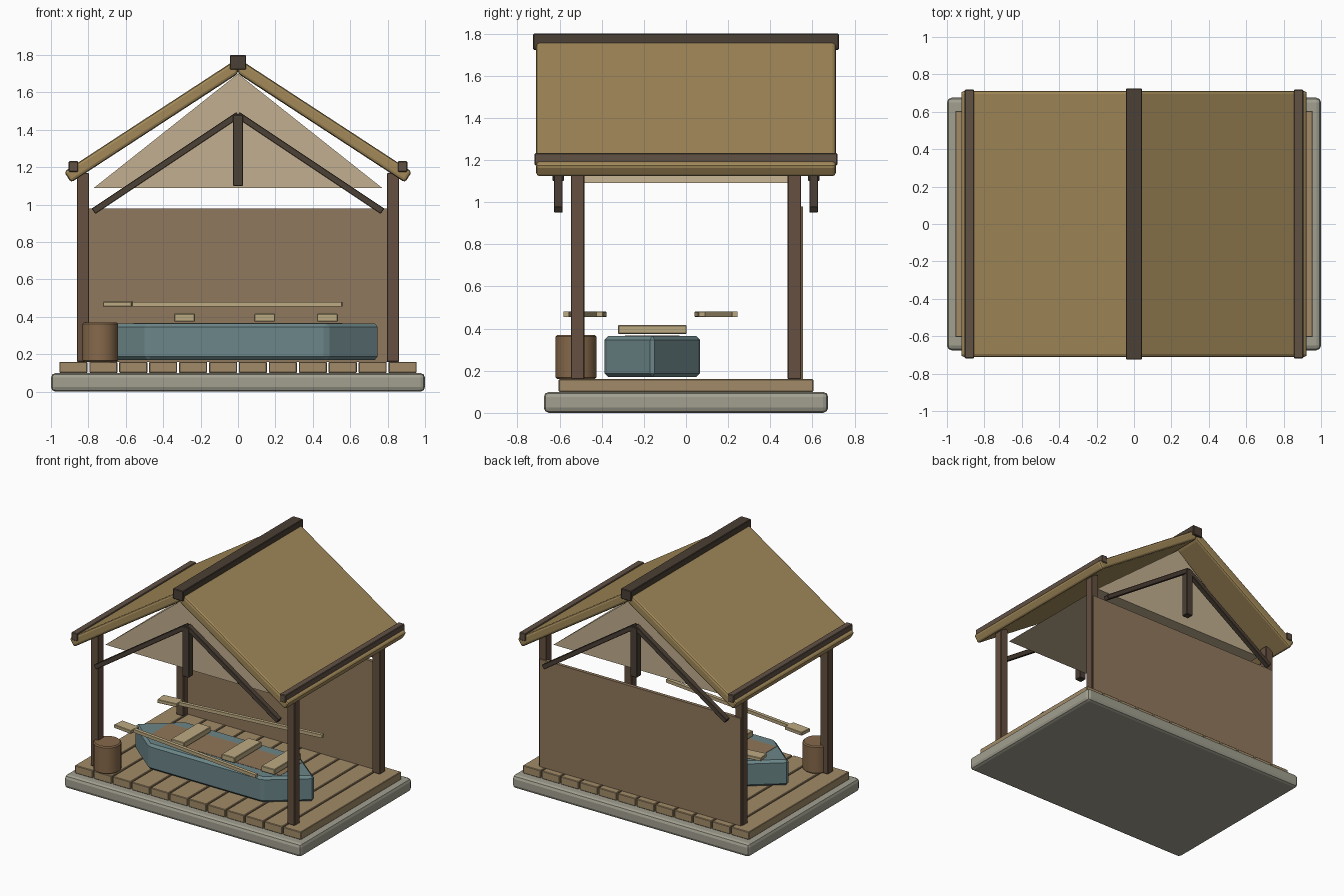
import bpy, bmesh, math
from mathutils import Vector

if "Cube" in bpy.data.objects:
    bpy.data.objects.remove(bpy.data.objects["Cube"])


def mat(name, r, g, b):
    m = bpy.data.materials.new(name)
    m.diffuse_color = (r, g, b, 1)
    m.use_nodes = True
    m.node_tree.nodes["Principled BSDF"].inputs["Base Color"].default_value = m.diffuse_color
    return m


STONE = mat("stone", 0.36, 0.35, 0.28)
PLANK = mat("plank", 0.36, 0.26, 0.14)
POST = mat("post_wood", 0.13, 0.08, 0.05)
DARK = mat("dark_wood", 0.07, 0.05, 0.035)
TRIM = mat("trim_wood", 0.12, 0.085, 0.06)
THATCH = mat("thatch", 0.36, 0.25, 0.10)
GABLE = mat("gable", 0.54, 0.43, 0.28)
WALL = mat("wall_wood", 0.28, 0.19, 0.11)
TEAL = mat("teal_paint", 0.15, 0.24, 0.25)
INNER = mat("boat_inside", 0.28, 0.18, 0.10)
PALE = mat("pale_wood", 0.50, 0.40, 0.22)
CASK = mat("cask", 0.24, 0.14, 0.07)


def finish(name, bm, material, bevel=0.0, segments=1):
    bmesh.ops.recalc_face_normals(bm, faces=bm.faces)
    me = bpy.data.meshes.new(name)
    bm.to_mesh(me)
    bm.free()
    ob = bpy.data.objects.new(name, me)
    bpy.context.collection.objects.link(ob)
    me.materials.append(material)
    if bevel:
        mod = ob.modifiers.new("bevel", 'BEVEL')
        mod.width = bevel
        mod.segments = segments
    return ob


def box(name, center, size, material, bevel=0.0, segments=1, rot=(0, 0, 0)):
    bm = bmesh.new()
    bmesh.ops.create_cube(bm, size=1)
    bmesh.ops.scale(bm, vec=size, verts=bm.verts)
    ob = finish(name, bm, material, bevel, segments)
    ob.location = center
    ob.rotation_euler = rot
    return ob


def prism(name, points, offset, material, bevel=0.0, segments=1):
    """Extrude a flat outline of 3D points along an offset."""
    bm = bmesh.new()
    face = bm.faces.new([bm.verts.new(p) for p in points])
    ext = bmesh.ops.extrude_face_region(bm, geom=[face])
    moved = [v for v in ext["geom"] if isinstance(v, bmesh.types.BMVert)]
    bmesh.ops.translate(bm, vec=Vector(offset), verts=moved)
    return finish(name, bm, material, bevel, segments)


# Base slab and deck planks
box("base_slab", (0, 0, 0.05), (2, 1.35, 0.1), STONE, 0.025, 2)
for i in range(12):
    box(f"deck_plank_{i + 1}", (-0.88 + i * 0.16, 0, 0.13), (0.15, 1.21, 0.06), PLANK, 0.004)

# Corner posts
for sx in (-1, 1):
    for sy in (-1, 1):
        box("corner_post", (sx * 0.829, sy * 0.514, 0.665), (0.065, 0.065, 1.01), POST, 0.004)

# Back wall
box("back_wall", (0, 0.542, 0.57), (1.70, 0.026, 0.82), WALL)

# Gable block under the roof
prism("gable_block", [(-0.77, -0.5, 1.09), (0.77, -0.5, 1.09), (0, -0.5, 1.70)], (0, 1.0, 0), GABLE)

# Roof slopes, eave trims and ridge beam
for s in (-1, 1):
    prism("roof_slope",
          [(0, -0.712, 1.70), (s * 0.893, -0.712, 1.118),
           (s * 0.93, -0.712, 1.176), (0, -0.712, 1.783)],
          (0, 1.424, 0), THATCH, 0.016, 2)
    box("eave_trim", (s * 0.88, 0, 1.204), (0.05, 1.436, 0.058), TRIM, 0.004)
box("ridge_beam", (0, 0, 1.761), (0.086, 1.45, 0.078), DARK, 0.004)

# Front and back trusses
for sy in (-1, 1):
    y = sy * 0.606
    box("king_post", (0, y, 1.29), (0.054, 0.054, 0.38), DARK, 0.003)
    for s in (-1, 1):
        box("truss_brace", (s * 0.386, y, 1.2225), (0.93, 0.042, 0.035), DARK, 0.003,
            rot=(0, s * math.atan2(0.515, 0.772), 0))

# Rowing boat
BY = -0.16
hull = [(-0.76, BY, 0.17), (-0.485, BY - 0.227, 0.17), (0.475, BY - 0.227, 0.17),
        (0.76, BY, 0.17), (0.475, BY + 0.227, 0.17), (-0.485, BY + 0.227, 0.17)]
prism("boat_hull", hull, (0, 0, 0.195), TEAL, 0.018)
box("boat_inside", (0, BY, 0.337), (1.12, 0.26, 0.06), INNER)
for x in (-0.286, 0.142, 0.478):
    box("boat_seat", (x, BY, 0.396), (0.112, 0.326, 0.042), PALE, 0.004)

# Oars, diverging on both sides of the boat
for s in (-1, 1):
    yc = BY - 0.008
    a = Vector((-0.64, yc + s * 0.262, 0.468))
    b = Vector((0.556, yc + s * 0.4, 0.468))
    ang = math.atan2(b.y - a.y, b.x - a.x)
    box("oar_shaft", (a + b) / 2, ((b - a).length, 0.026, 0.025), PALE, rot=(0, 0, ang))
    box("oar_blade", a, (0.155, 0.09, 0.026), PALE, 0.003, rot=(0, 0, ang))

# Barrel by the front left post
bm = bmesh.new()
bmesh.ops.create_cone(bm, cap_ends=True, segments=20, radius1=0.097, radius2=0.097, depth=0.21)
barrel = finish("barrel", bm, CASK, 0.008)
barrel.location = (-0.738, -0.522, 0.265)
bpy.context.view_layer.objects.active = barrel
barrel.select_set(True)
bpy.ops.object.shade_smooth_by_angle(angle=math.radians(30))
